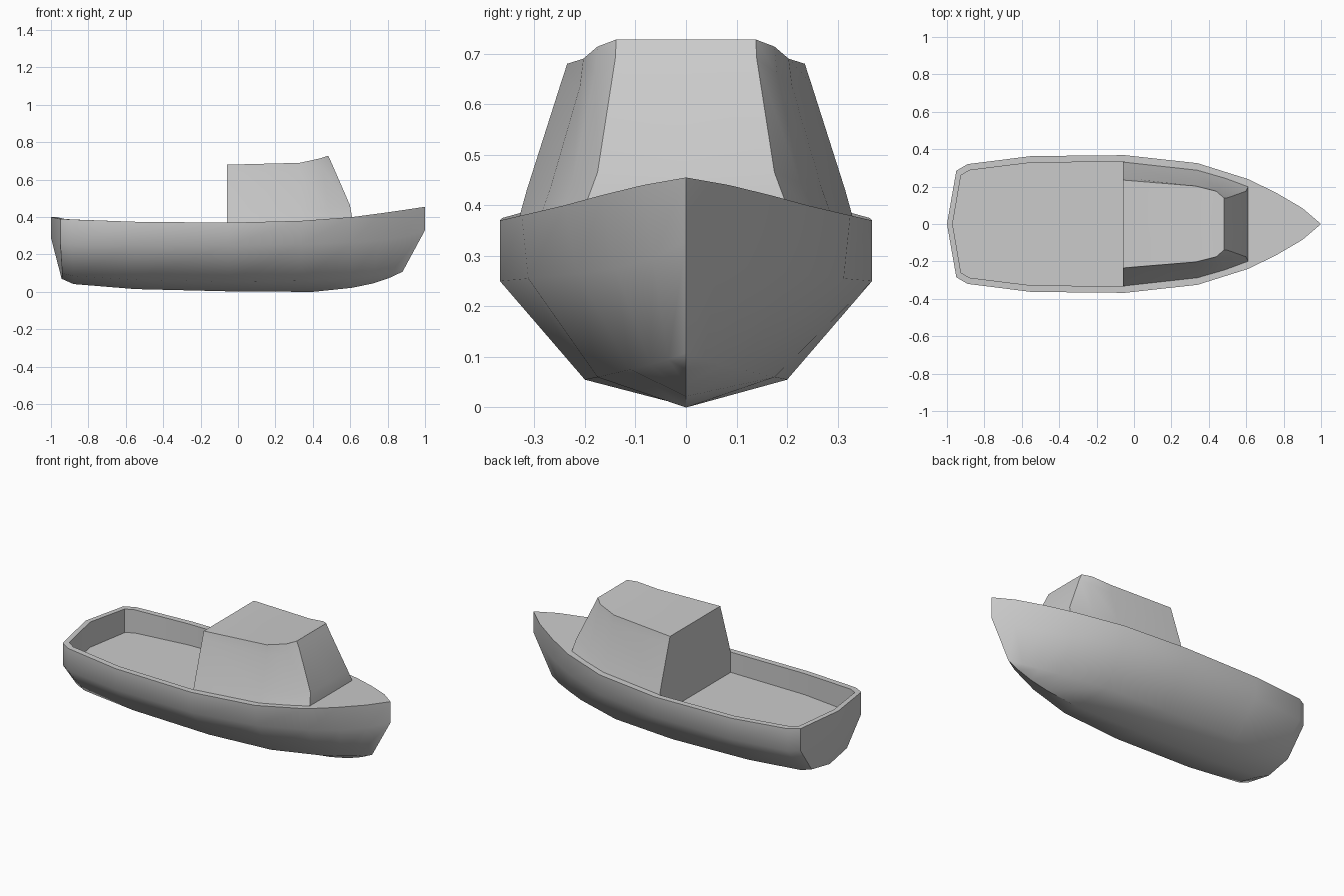
import bpy, bmesh
from math import radians

if "Cube" in bpy.data.objects:
    bpy.data.objects.remove(bpy.data.objects["Cube"])

FLOOR = 0.25


def build(name, half_faces, angle):
    """Make an object from port-side faces plus their mirror images."""
    bm = bmesh.new()
    for sign in (1, -1):
        for face in half_faces:
            pts = []
            for p in face:
                if p not in pts:
                    pts.append(p)
            if len(pts) > 2:
                if sign < 0:
                    pts = pts[::-1]
                bm.faces.new([bm.verts.new((x, y * sign, z)) for x, y, z in pts])
    bmesh.ops.remove_doubles(bm, verts=bm.verts, dist=0.0005)
    bmesh.ops.recalc_face_normals(bm, faces=bm.faces)
    mesh = bpy.data.meshes.new(name)
    bm.to_mesh(mesh)
    bm.free()
    obj = bpy.data.objects.new(name, mesh)
    bpy.context.collection.objects.link(obj)
    bpy.ops.object.select_all(action='DESELECT')
    obj.select_set(True)
    bpy.context.view_layer.objects.active = obj
    bpy.ops.object.shade_smooth_by_angle(angle=radians(angle))
    return obj


def loft(rows):
    """Quads between neighbouring rows of points."""
    return [(a[i], a[i + 1], b[i + 1], b[i])
            for a, b in zip(rows, rows[1:]) for i in range(len(a) - 1)]


def centre(p):
    return (p[0], 0, p[2])


# Hull lines from stern to bow
sheer = [(-.95, .285, .39), (-.89, .32, .387), (-.55, .363, .375), (-.05, .368, .37),
         (.34, .325, .38), (.61, .24, .40), (.76, .167, .42), (.9, .085, .44), (1, 0, .455)]
bilge = [(-.95, .285, .26), (-.89, .32, .255), (-.55, .363, .25), (-.05, .368, .25),
         (.34, .312, .255), (.61, .215, .265), (.76, .14, .275), (.89, .065, .295), (1, 0, .33)]
chine = [(-.94, .165, .10), (-.88, .178, .085), (-.55, .197, .065), (-.05, .2, .055),
         (.34, .175, .06), (.61, .11, .075), (.72, .07, .085), (.81, .035, .095), (.88, 0, .108)]
keel = [(-.943, 0, .07), (-.88, 0, .042), (-.55, 0, .015), (-.05, 0, .003),
        (.4, 0, 0), (.61, 0, .022), (.72, 0, .045), (.81, 0, .075), (.88, 0, .108)]
faces = loft([sheer, bilge, chine, keel])

# Transom, slightly bowed
top, mid = (-1, 0, .40), (-1, 0, .29)
faces += [(top, mid, bilge[0], sheer[0]), (mid, keel[0], chine[0], bilge[0])]

# Gunwale and cockpit wall
rail = [(-.97, 0, .40), (-.925, .26, .39), (-.88, .287, .387)]
rail += [(x, y - .035, z) for x, y, z in sheer[2:4]]
well = [(x, y, FLOOR) for x, y, z in rail]
faces += loft([[top] + sheer[:4], rail, well])

# Cockpit floor, bulkhead and foredeck
faces += [(p, q, centre(q), centre(p)) for p, q in zip(well, well[1:])]
faces.append((rail[-1], centre(rail[-1]), centre(well[-1]), well[-1]))
faces.append((sheer[3], sheer[4], centre(sheer[4]), centre(sheer[3]), rail[-1]))
faces += [(p, q, centre(q), centre(p)) for p, q in zip(sheer[4:], sheer[5:])]
build("hull", faces, 45)

# Cabin: flared walls lofted from deck to roof, aft to front
base = [(-.06, .333, .365), (.34, .288, .378), (.49, .245, .388), (.61, .2, .398)]
flare = [(-.06, .315, .43), (.34, .268, .435), (.48, .225, .445), (.598, .175, .465)]
brow = [(-.06, .248, .64), (.335, .21, .635), (.455, .18, .66), (.5, .14, .69)]
roof = [(-.06, .235, .68), (.33, .203, .69), (.44, .175, .714), (.482, .138, .728)]
rows = [base, flare, brow, roof]
cabin = loft(rows)
cabin += [(a[-1], centre(a[-1]), centre(b[-1]), b[-1]) for a, b in zip(rows, rows[1:])]
cabin += [(p, q, centre(q), centre(p)) for p, q in zip(roof, roof[1:])]
cabin += [(p, q, centre(q), centre(p)) for p, q in zip(base, base[1:])]

# Cabin aft wall
aft = [r[0] for r in rows]
cabin += [(p, q, centre(q), centre(p)) for p, q in zip(aft, aft[1:])]
build("cabin", cabin, 40)

# Lower aft wall from the cabin down to the cockpit floor
build("cabin_lower_wall", [(base[0], centre(base[0]), (-.06, 0, FLOOR), (-.06, .333, FLOOR)),
                           (base[0], (-.06, .333, FLOOR), (-.05, .333, FLOOR), (-.05, .333, .365))], 30)
